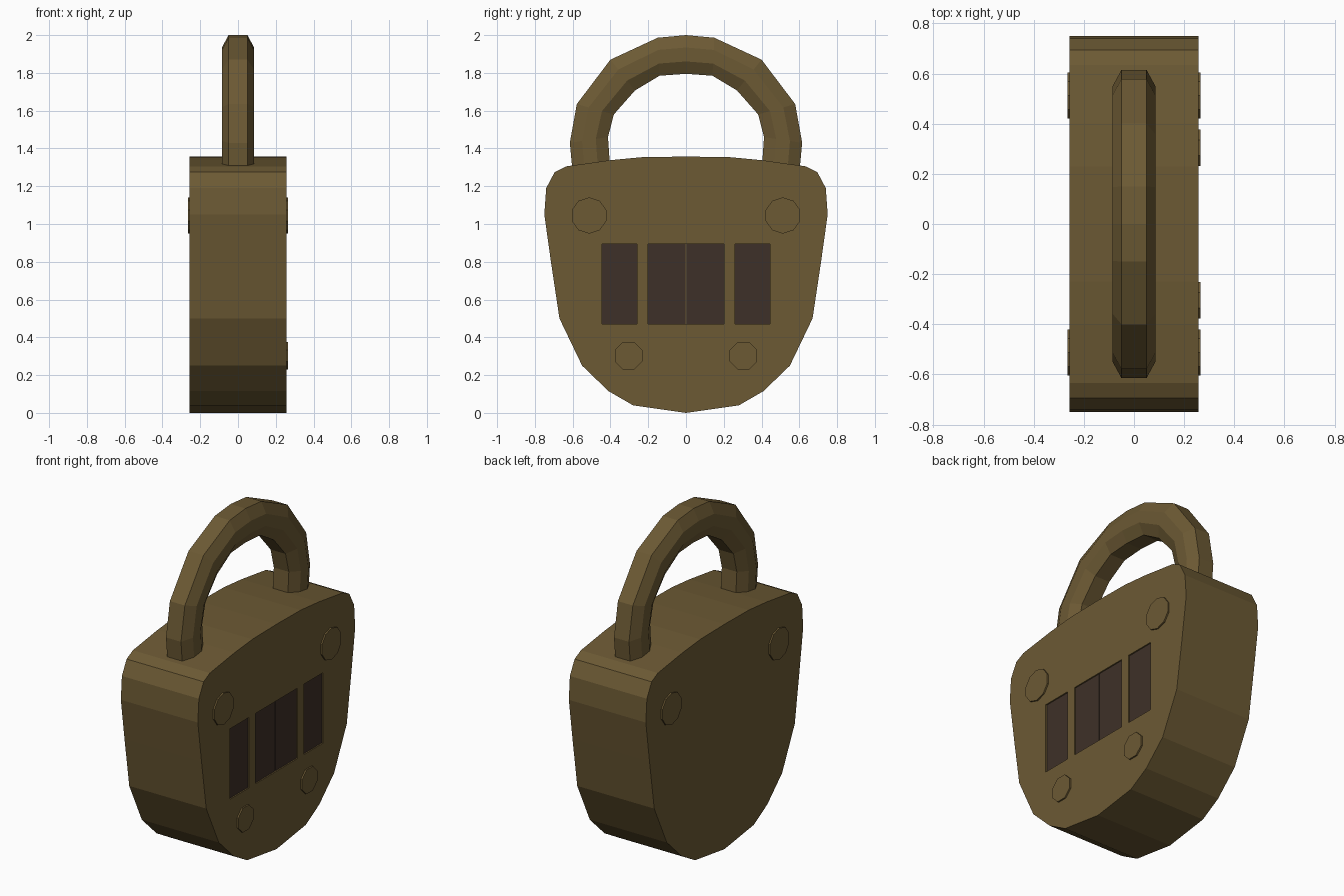
import bpy, bmesh, math

if "Cube" in bpy.data.objects:
    bpy.data.objects.remove(bpy.data.objects["Cube"])

def material(name, rgb):
    m = bpy.data.materials.new(name)
    m.diffuse_color = (*rgb, 1)
    m.use_nodes = True
    m.node_tree.nodes["Principled BSDF"].inputs["Base Color"].default_value = m.diffuse_color
    return m

BRASS = material("dull brass", (0.150, 0.101, 0.034))
DARK = material("dark dial brown", (0.048, 0.030, 0.021))

def finish(name, bm, mat):
    bmesh.ops.recalc_face_normals(bm, faces=bm.faces[:])
    me = bpy.data.meshes.new(name)
    bm.to_mesh(me)
    bm.free()
    me.materials.append(mat)
    ob = bpy.data.objects.new(name, me)
    bpy.context.collection.objects.link(ob)
    return ob

def loft(name, rings, mat):
    """Skin a list of closed point rings and cap both ends."""
    bm = bmesh.new()
    vs = [[bm.verts.new(p) for p in r] for r in rings]
    n = len(rings[0])
    for a, b in zip(vs, vs[1:]):
        for i in range(n):
            j = (i + 1) % n
            bm.faces.new((a[i], a[j], b[j], b[i]))
    bm.faces.new(vs[0])
    bm.faces.new(vs[-1])
    return finish(name, bm, mat)

def prism(name, outline, x0, x1, mat):
    return loft(name, [[(x, y, z) for y, z in outline] for x in (x0, x1)], mat)

def rect(y0, y1, z0, z1):
    return [(y0, z0), (y1, z0), (y1, z1), (y0, z1)]

# Body: shield outline mirrored about y = 0
HALF = 0.257
side = [(0.28, 0.04), (0.41, 0.115), (0.55, 0.25), (0.67, 0.50), (0.715, 0.80),
        (0.75, 1.05), (0.74, 1.19), (0.695, 1.275), (0.635, 1.305),
        (0.40, 1.338), (0.23, 1.354)]
outline = [(0, 0)] + side + [(0, 1.357)] + [(-y, z) for y, z in reversed(side)]
body = prism("lock_body", outline, -HALF, HALF, BRASS)

# Dial windows: shallow recesses with dark wheels inside
DEPTH = 0.015
windows = [(-0.445, -0.26), (-0.20, 0.20), (0.26, 0.445)]
for i, (y0, y1) in enumerate(windows):
    cutter = prism(f"window_cutter_{i}", rect(y0, y1, 0.47, 0.895),
                   HALF - DEPTH, HALF + 0.05, DARK)
    cutter.hide_render = True
    mod = body.modifiers.new("window", 'BOOLEAN')
    mod.operation = 'DIFFERENCE'
    mod.solver = 'EXACT'
    mod.object = cutter
bpy.context.view_layer.objects.active = body
body.select_set(True)
for m in list(body.modifiers):
    bpy.ops.object.modifier_apply(modifier=m.name)
for ob in [o for o in bpy.data.objects if "cutter" in o.name]:
    bpy.data.objects.remove(ob)
for p in body.data.polygons:
    p.material_index = 0

wheels = [windows[0], (-0.20, -0.003), (0.003, 0.20), windows[2]]
for i, (y0, y1) in enumerate(wheels):
    prism(f"dial_wheel_{i}", rect(y0, y1, 0.47, 0.895),
          HALF - DEPTH - 0.01, HALF - DEPTH + 0.007, DARK)

# Rivets: upper pair on both faces, lower pair only on the dial face
def rivet(name, y, z, r, sx, sides):
    pts = [(y + r * math.cos(2 * math.pi * (k + 0.5) / sides),
            z + r * math.sin(2 * math.pi * (k + 0.5) / sides)) for k in range(sides)]
    prism(name, pts, sx * (HALF - 0.02), sx * 0.266, BRASS)

for s in (-1, 1):
    rivet("upper_rivet_front", s * 0.513, 1.045, 0.096, 1, 10)
    rivet("upper_rivet_back", s * 0.513, 1.045, 0.096, -1, 10)
    rivet("lower_rivet", s * 0.304, 0.302, 0.079, 1, 8)

# Shackle: octagonal section swept between its outer and inner curves
arc = [((0.60, 1.27), (0.40, 1.27)), ((0.615, 1.43), (0.413, 1.46)),
       ((0.578, 1.635), (0.382, 1.58)), ((0.40, 1.87), (0.27, 1.707)),
       ((0.15, 1.986), (0.14, 1.785)), ((0, 2.0), (0, 1.795))]
arc += [((-o[0], o[1]), (-i[0], i[1])) for o, i in reversed(arc[:-1])]
section = [(0.05, 0), (0.085, 0.32), (0.085, 0.68), (0.05, 1),
           (-0.05, 1), (-0.085, 0.68), (-0.085, 0.32), (-0.05, 0)]
rings = [[(x, o[0] + (i[0] - o[0]) * t, o[1] + (i[1] - o[1]) * t)
          for x, t in section] for o, i in arc]
loft("shackle", rings, BRASS)
